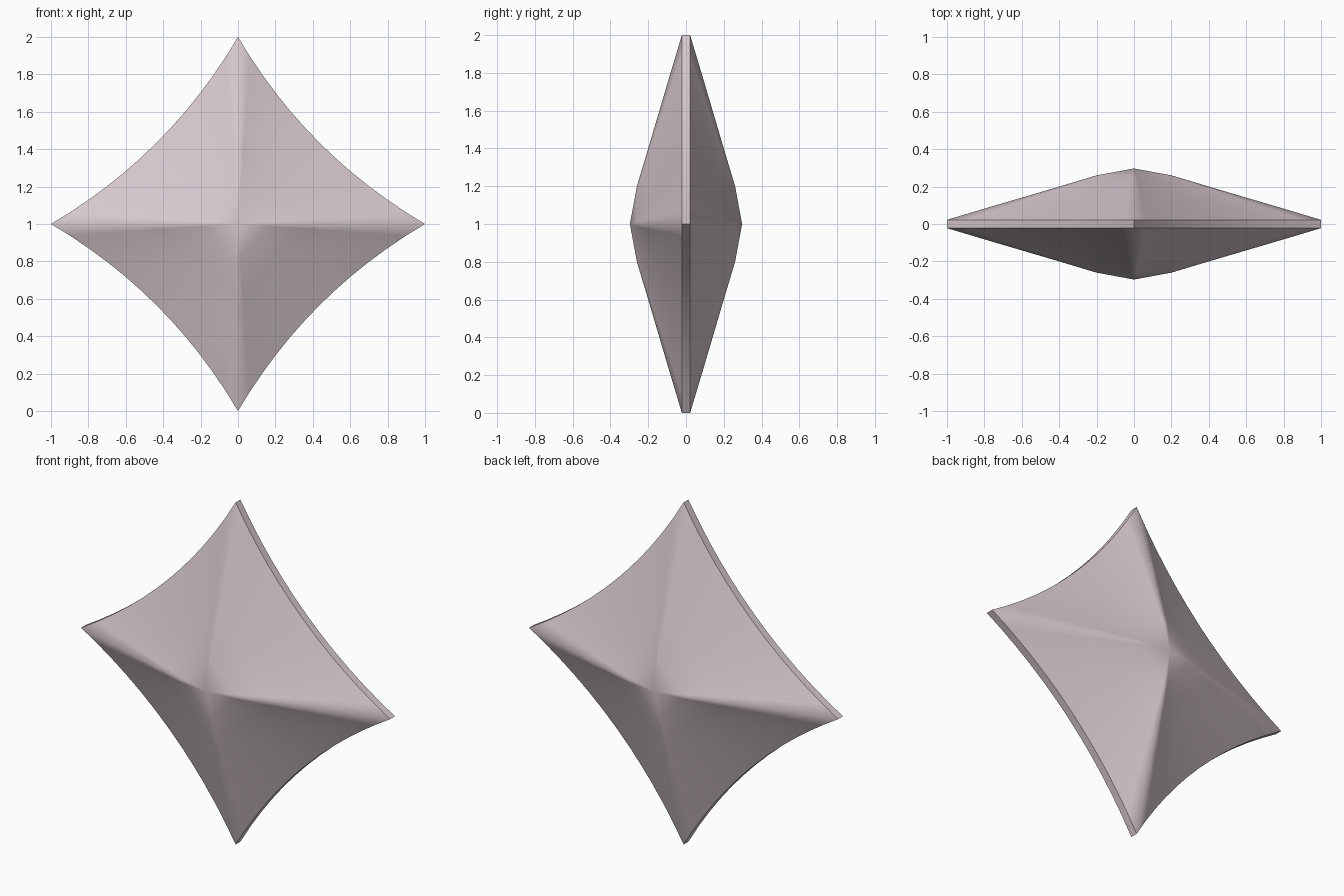
import bpy
import bmesh
from mathutils import Vector

cube = bpy.data.objects.get("Cube")
if cube:
    bpy.data.objects.remove(cube, do_unlink=True)

STEPS = 12           # segments along each concave side
PULL = 0.37          # control point that bends each side inwards
RIM = 0.022          # half thickness of the rim
# (scale of the outline, depth) from the rim to just before the peak
LAYERS = [(1.0, RIM), (0.8, 0.082), (0.6, 0.141), (0.4, 0.2), (0.2, 0.26)]
PEAK = 0.297

mat = bpy.data.materials.new("pale_mauve")
mat.use_nodes = True
colour = (0.68, 0.58, 0.62, 1.0)
mat.diffuse_color = colour
mat.node_tree.nodes["Principled BSDF"].inputs["Base Color"].default_value = colour


def star_outline():
    """Four concave curved sides between four points."""
    tips = [Vector(t) for t in ((1, 0), (0, 1), (-1, 0), (0, -1))]
    points = []
    for i, a in enumerate(tips):
        b = tips[(i + 1) % 4]
        ctrl = (a + b) * PULL
        for k in range(STEPS):
            t = k / STEPS
            points.append(a * (1 - t) ** 2 + ctrl * 2 * t * (1 - t) + b * t * t)
    return points


outline = star_outline()
count = len(outline)
bm = bmesh.new()


def ring(scale, depth):
    return [bm.verts.new((p.x * scale, depth, 1 + p.y * scale)) for p in outline]


def bridge(a, b):
    for i in range(count):
        j = (i + 1) % count
        bm.faces.new((a[i], a[j], b[j], b[i]))


# Domed front and back
rims = []
for side in (-1, 1):
    rings = [ring(s, d * side) for s, d in LAYERS]
    for outer, inner in zip(rings, rings[1:]):
        bridge(outer, inner)
    peak = bm.verts.new((0, PEAK * side, 1))
    last = rings[-1]
    for i in range(count):
        bm.faces.new((last[i], last[(i + 1) % count], peak))
    rims.append(rings[0])

# Thin rim joining the two domes
bridge(*rims)
bmesh.ops.recalc_face_normals(bm, faces=bm.faces[:])

# Smooth domes and rim, with crisp rim borders and tips
for face in bm.faces:
    face.smooth = True
for loop in rims:
    for i in range(count):
        bm.edges.get((loop[i], loop[(i + 1) % count])).smooth = False
for i in range(0, count, STEPS):
    bm.edges.get((rims[0][i], rims[1][i])).smooth = False

mesh = bpy.data.meshes.new("four_point_star")
bm.to_mesh(mesh)
bm.free()
mesh.materials.append(mat)
star = bpy.data.objects.new("four_point_star", mesh)
bpy.context.collection.objects.link(star)
